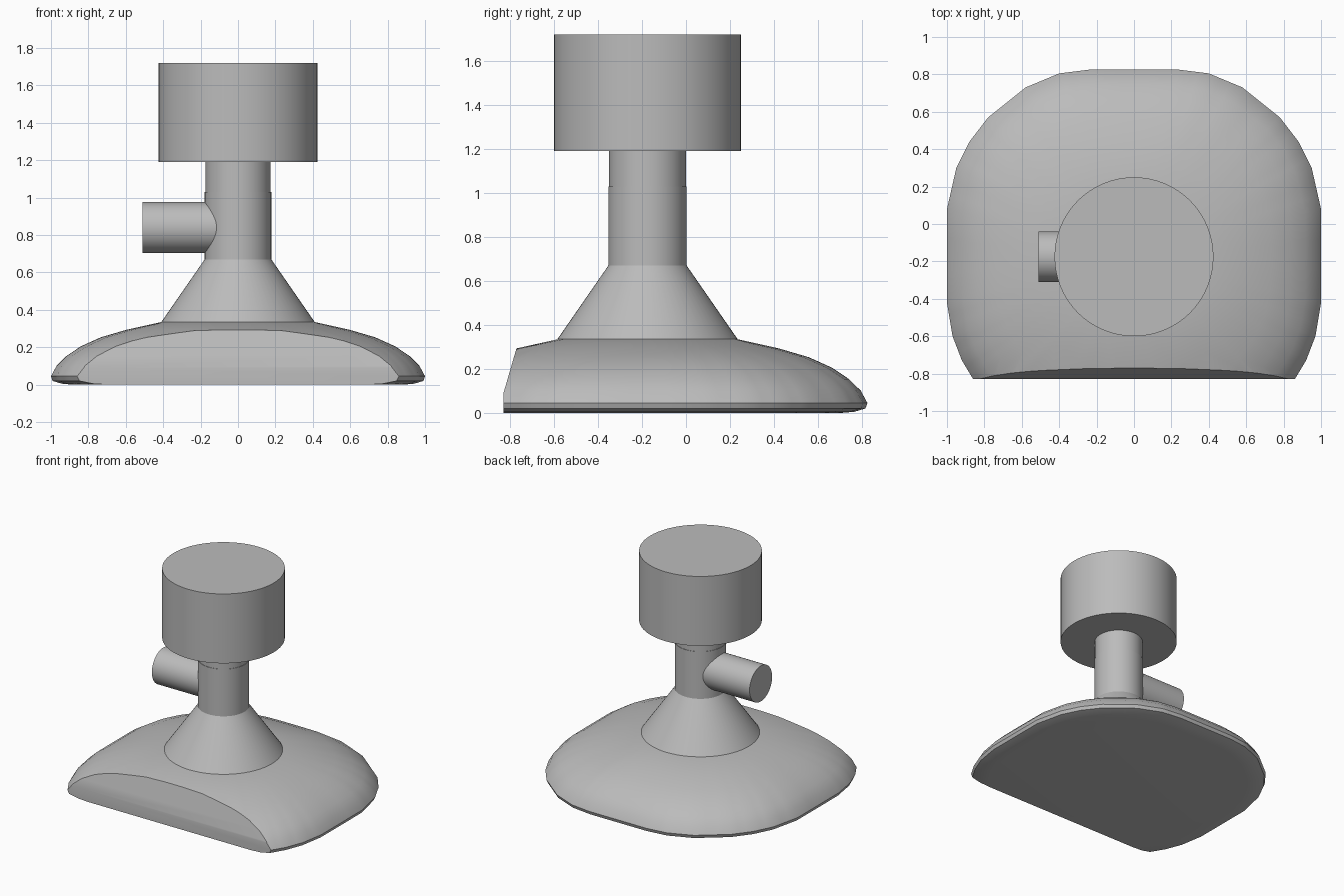
import bpy
import bmesh
import math
from mathutils import Vector, Matrix

cube = bpy.data.objects.get("Cube")
if cube:
    bpy.data.objects.remove(cube, do_unlink=True)

AXIS_Y = -0.175

grey = bpy.data.materials.new("plain_grey")
grey.use_nodes = True
GREY = (0.5, 0.5, 0.5, 1)
grey.diffuse_color = GREY
grey.node_tree.nodes["Principled BSDF"].inputs["Base Color"].default_value = GREY


def finish(name, bm, angle=30):
    bmesh.ops.recalc_face_normals(bm, faces=bm.faces)
    mesh = bpy.data.meshes.new(name)
    bm.to_mesh(mesh)
    bm.free()
    mesh.materials.append(grey)
    obj = bpy.data.objects.new(name, mesh)
    bpy.context.collection.objects.link(obj)
    bpy.ops.object.select_all(action='DESELECT')
    obj.select_set(True)
    bpy.context.view_layer.objects.active = obj
    bpy.ops.object.shade_smooth_by_angle(angle=math.radians(angle))
    return obj


def tapered(name, r_start, r_end, start, end):
    """Capped cylinder or cone between two points."""
    start, end = Vector(start), Vector(end)
    axis = end - start
    turn = axis.to_track_quat('Z', 'Y').to_matrix().to_4x4()
    bm = bmesh.new()
    bmesh.ops.create_cone(bm, cap_ends=True, segments=64, radius1=r_start,
                          radius2=r_end, depth=axis.length,
                          matrix=Matrix.Translation((start + end) / 2) @ turn)
    return finish(name, bm)


# Base: rounded outline lofted up to the foot of the cone
half = [(0.24, 0.825), (0.4, 0.805), (0.58, 0.73), (0.78, 0.57), (0.88, 0.44),
        (0.95, 0.3), (1, 0.08), (1, -0.42), (0.97, -0.6), (0.92, -0.73),
        (0.86, -0.83), (0.74, -0.98), (0.4, -1.18)]
corners = half + [(-x, y) for x, y in reversed(half)]
outline = []
for i, p in enumerate(corners):
    a, b = Vector(p), Vector(corners[(i + 1) % len(corners)])
    outline += [a.lerp(b, k / 3) for k in range(3)]

# Spread from the cone foot (0) to the rim (1), with height
profile = [(0, 0.335), (0.32, 0.293), (0.55, 0.253), (0.73, 0.205),
           (0.86, 0.153), (0.95, 0.1), (1, 0.045), (0.985, 0.02), (0.9, 0.005), (0.8, 0)]
bm = bmesh.new()
center = Vector((0, AXIS_Y))
rings = []
for s, z in profile:
    ring = []
    for p in outline:
        foot = center + (p - center).normalized() * 0.41
        q = foot.lerp(p, s)
        ring.append(bm.verts.new((q.x, q.y, z)))
    rings.append(ring)
n = len(outline)
for lower, upper in zip(rings, rings[1:]):
    for i in range(n):
        j = (i + 1) % n
        bm.faces.new((lower[i], lower[j], upper[j], upper[i]))
bm.faces.new(rings[0])
bm.faces.new(rings[-1])

# Flat front: upright at the bottom, leaning back above
for point, normal in (((0, -0.83, 0), (0, -1, 0)),
                      ((0, -0.83, 0.09), (0, -1, 0.29))):
    cut = bmesh.ops.bisect_plane(bm, geom=bm.verts[:] + bm.edges[:] + bm.faces[:],
                                 plane_co=point, plane_no=normal, clear_outer=True)
    edges = [e for e in cut["geom_cut"]
             if isinstance(e, bmesh.types.BMEdge) and e.is_boundary]
    bmesh.ops.contextual_create(bm, geom=edges)
finish("base", bm, 35)

# Column, cap and side pipe
tapered("cone", 0.41, 0.178, (0, AXIS_Y, 0.335), (0, AXIS_Y, 0.67))
tapered("lower_neck", 0.178, 0.178, (0, AXIS_Y, 0.67), (0, AXIS_Y, 1.03))
tapered("upper_neck", 0.175, 0.175, (0, AXIS_Y, 1.03), (0, AXIS_Y, 1.19))
tapered("cap", 0.425, 0.425, (0, AXIS_Y, 1.19), (0, AXIS_Y, 1.72))
tapered("side_pipe", 0.136, 0.136, (0, AXIS_Y, 0.84), (-0.51, AXIS_Y, 0.84))
